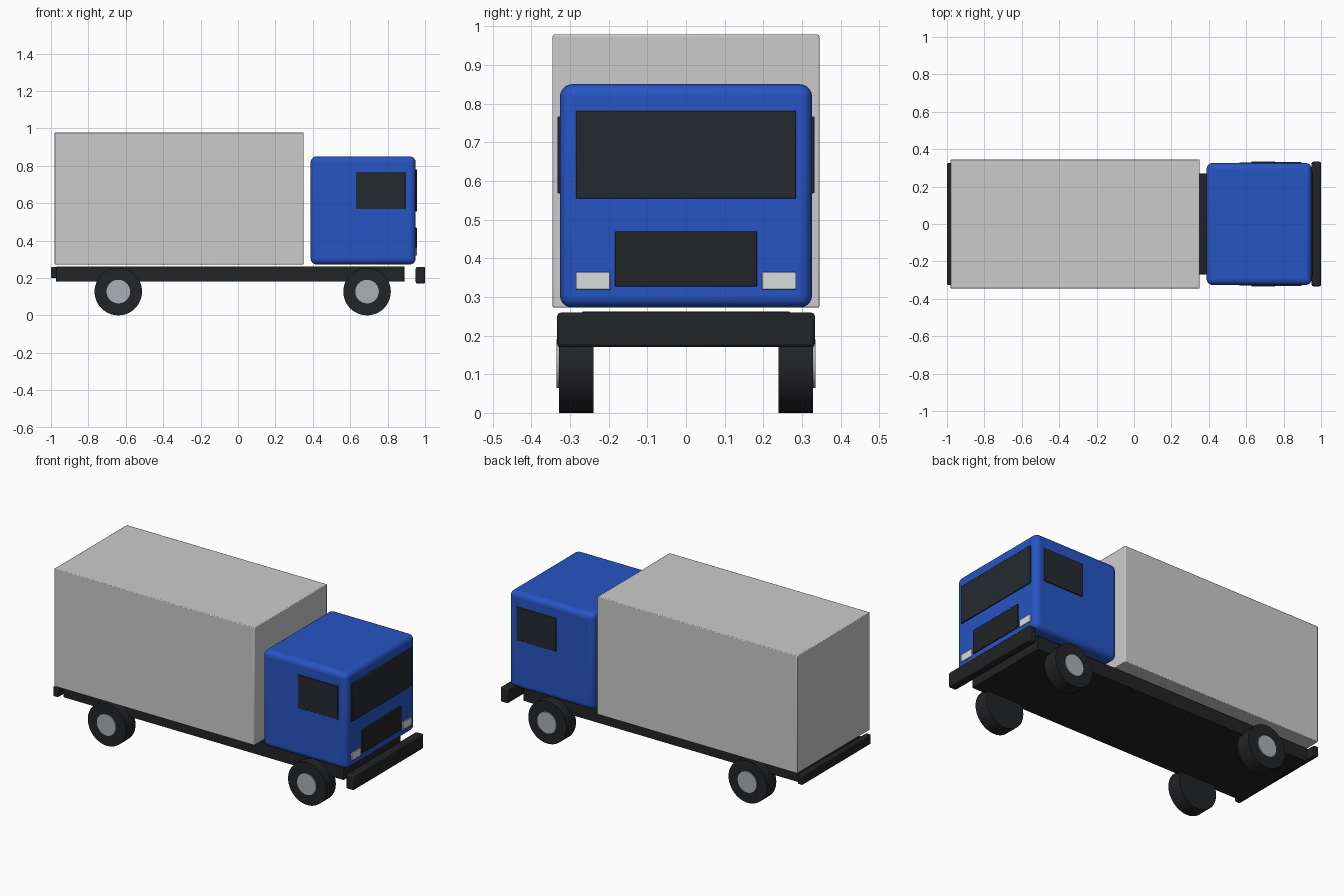
import bpy, math

if "Cube" in bpy.data.objects:
    bpy.data.objects.remove(bpy.data.objects["Cube"])


def material(name, rgb):
    m = bpy.data.materials.new(name)
    m.diffuse_color = (*rgb, 1)
    m.use_nodes = True
    m.node_tree.nodes["Principled BSDF"].inputs["Base Color"].default_value = m.diffuse_color
    return m


BLUE = material("cab_blue", (0.02, 0.09, 0.55))
BLACK = material("rubber_black", (0.016, 0.017, 0.019))
GLASS = material("dark_glass", (0.018, 0.023, 0.03))
WHITE = material("lamp_white", (0.7, 0.72, 0.74))
SILVER = material("hub_silver", (0.42, 0.43, 0.46))


def finish(ob, name, mat, bevel, segments):
    ob.name = name
    if mat:
        ob.data.materials.append(mat)
    if bevel:
        mod = ob.modifiers.new("rounded_edges", 'BEVEL')
        mod.width = bevel
        mod.segments = segments
    bpy.ops.object.shade_smooth_by_angle(angle=math.radians(35))
    return ob


def box(name, x, y, z, mat=None, bevel=0.003, segments=2):
    """Box from (min, max) ranges on each axis."""
    bpy.ops.mesh.primitive_cube_add(size=1, location=[sum(r) / 2 for r in (x, y, z)])
    ob = bpy.context.object
    ob.scale = [r[1] - r[0] for r in (x, y, z)]
    bpy.ops.object.transform_apply(location=False, rotation=False, scale=True)
    return finish(ob, name, mat, bevel, segments)


def disc(name, x, z, radius, y, mat, bevel=0):
    """Cylinder lying along y."""
    bpy.ops.mesh.primitive_cylinder_add(vertices=48, radius=radius, depth=abs(y[1] - y[0]),
                                        location=(x, sum(y) / 2, z),
                                        rotation=(math.pi / 2, 0, 0))
    return finish(bpy.context.object, name, mat, bevel, 2)


# Cargo body and chassis
box("cargo_box", (-0.98, 0.35), (-0.345, 0.345), (0.272, 0.978), bevel=0.004)
box("chassis", (-0.972, 0.89), (-0.27, 0.27), (0.18, 0.262), BLACK)

# Cab
box("cab", (0.388, 0.95), (-0.326, 0.326), (0.272, 0.85), BLUE, bevel=0.032, segments=5)

# Bumpers
box("front_bumper", (0.95, 1.0), (-0.333, 0.333), (0.17, 0.259), BLACK, bevel=0.008)
box("rear_bumper", (-1.0, -0.968), (-0.325, 0.325), (0.2, 0.258), BLACK, bevel=0.005)

# Front panel details
box("windscreen", (0.94, 0.957), (-0.285, 0.285), (0.554, 0.781), GLASS)
box("grille", (0.94, 0.957), (-0.184, 0.184), (0.327, 0.469), BLACK)

# Mirrored parts: lamps, side windows, wheels
for side, s in (("right", -1), ("left", 1)):
    def span(a, b):
        return tuple(sorted((s * a, s * b)))

    box(f"headlamp_{side}", (0.94, 0.956), span(0.197, 0.285), (0.319, 0.364), WHITE, bevel=0.002)
    box(f"side_window_{side}", (0.63, 0.895), span(0.318, 0.332), (0.568, 0.767), GLASS, bevel=0.002)
    for axle, x in (("rear", -0.64), ("front", 0.69)):
        disc(f"{axle}_tyre_{side}", x, 0.127, 0.127, span(0.239, 0.329), BLACK)
        disc(f"{axle}_hub_{side}", x, 0.127, 0.063, span(0.31, 0.335), SILVER)
